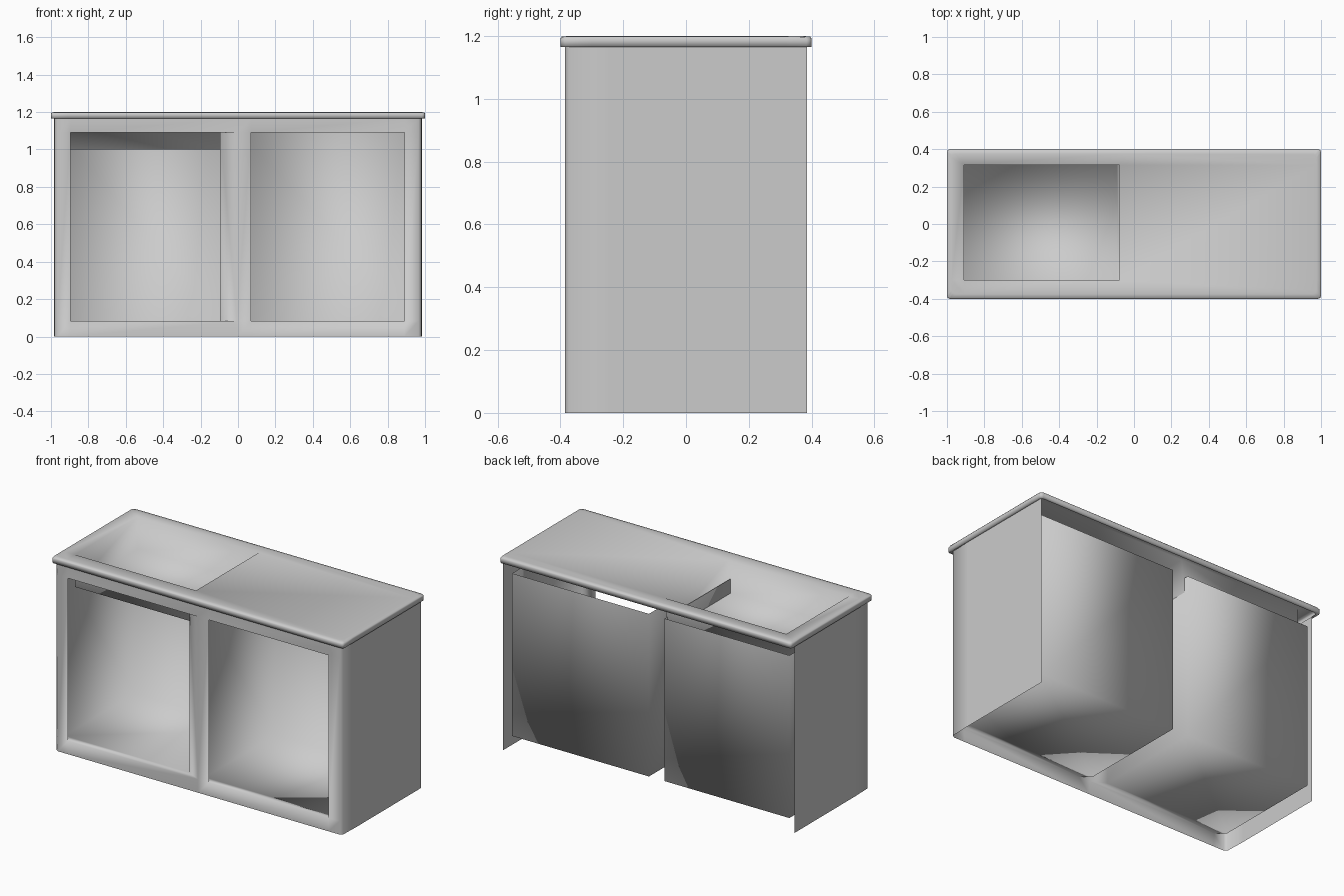
import bpy
import bmesh

if "Cube" in bpy.data.objects:
    bpy.data.objects.remove(bpy.data.objects["Cube"], do_unlink=True)

grey = bpy.data.materials.new("light grey")
grey.use_nodes = True
grey.diffuse_color = (0.6, 0.6, 0.6, 1)
grey.node_tree.nodes["Principled BSDF"].inputs["Base Color"].default_value = (0.6, 0.6, 0.6, 1)


def finish(bm, name):
    """Turn a bmesh into a smooth-shaded object."""
    bmesh.ops.remove_doubles(bm, verts=bm.verts, dist=0.0005)
    mesh = bpy.data.meshes.new(name)
    bm.to_mesh(mesh)
    bm.free()
    mesh.materials.append(grey)
    mesh.polygons.foreach_set("use_smooth", [True] * len(mesh.polygons))
    obj = bpy.data.objects.new(name, mesh)
    bpy.context.collection.objects.link(obj)
    return obj


def quad(bm, *points):
    return bm.faces.new([bm.verts.new(p) for p in points])


def sheet(bm, us, vs, holes, place):
    """Grid of quads with some cells left open."""
    for i, (a, b) in enumerate(zip(us, us[1:])):
        for j, (c, d) in enumerate(zip(vs, vs[1:])):
            if (i, j) not in holes:
                quad(bm, place(a, c), place(b, c), place(b, d), place(a, d))
    bmesh.ops.remove_doubles(bm, verts=bm.verts, dist=0.0005)


# Body: front frame with two openings and softly rounded corners
W, D, H = 0.985, 0.385, 1.165
LOW, HIGH = 0.083, 1.09
BACK = 0.345
heights = [0, LOW, HIGH, H]
left_hole, right_hole = (0.07, 0.89), (-0.895, -0.005)
corner = [(0.965, -D), (0.981, -0.373), (W, -0.25)]

bm = bmesh.new()
sheet(bm, [-0.965, *right_hole, *left_hole, 0.965], heights,
      {(1, 1), (3, 1)}, lambda x, z: (x, -D, z))
for side, order in ((1, [0, 1, 2]), (-1, [2, 1, 0])):
    sheet(bm, order, heights, set(),
          lambda i, z: (side * corner[i][0], corner[i][1], z))


# Compartments: open-topped shells that flare out behind each opening
def compartment(opening, inner):
    rings = []
    for (xa, xb), y in ((opening, -D), (inner, -0.34), (inner, BACK)):
        rings.append([bm.verts.new(p) for p in
                      ((xa, y, HIGH), (xa, y, LOW), (xb, y, LOW), (xb, y, HIGH))])
    for front, back in zip(rings, rings[1:]):
        for k in range(3):
            bm.faces.new((front[k], front[k + 1], back[k + 1], back[k]))
    bm.faces.new(rings[-1])


compartment(right_hole, (-0.95, -0.095))
compartment(left_hole, (0.012, 0.95))
finish(bm, "front_frame_and_compartments")

# Side panels; the right one stops short of the back
for name, x, back in (("side_panel_right", -W, BACK), ("side_panel_left", W, D)):
    bm = bmesh.new()
    ys = (-0.25, back) if x > 0 else (back, -0.25)
    sheet(bm, ys, (0, H), set(), lambda y, z: (x, y, z))
    finish(bm, name)

# Worktop: sheet with a basin hole, and a rounded rim
bm = bmesh.new()
ex, ey = 0.975, 0.375
hole_x, hole_y = (-0.908, -0.077), (-0.3, 0.315)
sheet(bm, [-ex, *hole_x, ex], [-ey, *hole_y, ey], {(1, 1)}, lambda x, y: (x, y, 1.2))

# Basin: shallow tub hanging in the hole, blended into the worktop
rims = []
for right, z in ((hole_x[1], 1.2), (-0.092, 1.0)):
    rims.append([bm.verts.new((x, y, z)) for x, y in
                 ((hole_x[0], hole_y[0]), (right, hole_y[0]),
                  (right, hole_y[1]), (hole_x[0], hole_y[1]))])
for k in range(4):
    n = (k + 1) % 4
    bm.faces.new((rims[0][k], rims[0][n], rims[1][n], rims[1][k]))
bm.faces.new(rims[1])
bmesh.ops.remove_doubles(bm, verts=bm.verts, dist=0.0005)

# Rim: grow the outer edge outward, down and back under
edges = [e for e in bm.edges if e.is_boundary]
px, py = ex, ey
for grow, z in ((0.021, 1.198), (0.025, 1.192), (0.025, H), (0.01, H)):
    new = bmesh.ops.extrude_edge_only(bm, edges=edges)["geom"]
    nx, ny = ex + grow, ey + grow
    for v in (g for g in new if isinstance(g, bmesh.types.BMVert)):
        if abs(abs(v.co.x) - px) < 0.0005:
            v.co.x = nx if v.co.x > 0 else -nx
        if abs(abs(v.co.y) - py) < 0.0005:
            v.co.y = ny if v.co.y > 0 else -ny
        v.co.z = z
    edges = [g for g in new if isinstance(g, bmesh.types.BMEdge)]
    px, py = nx, ny

# Round the corners in plan
corners = [e for e in bm.edges
           if all(abs(v.co.x) > ex - 0.001 and abs(v.co.y) > ey - 0.001 for v in e.verts)]
bmesh.ops.bevel(bm, geom=corners, offset=0.015, segments=2, profile=0.5, affect='EDGES')
bmesh.ops.recalc_face_normals(bm, faces=bm.faces)
if max(bm.faces, key=lambda f: f.calc_area()).normal.z < 0:
    bmesh.ops.reverse_faces(bm, faces=bm.faces)
finish(bm, "worktop_with_basin")
